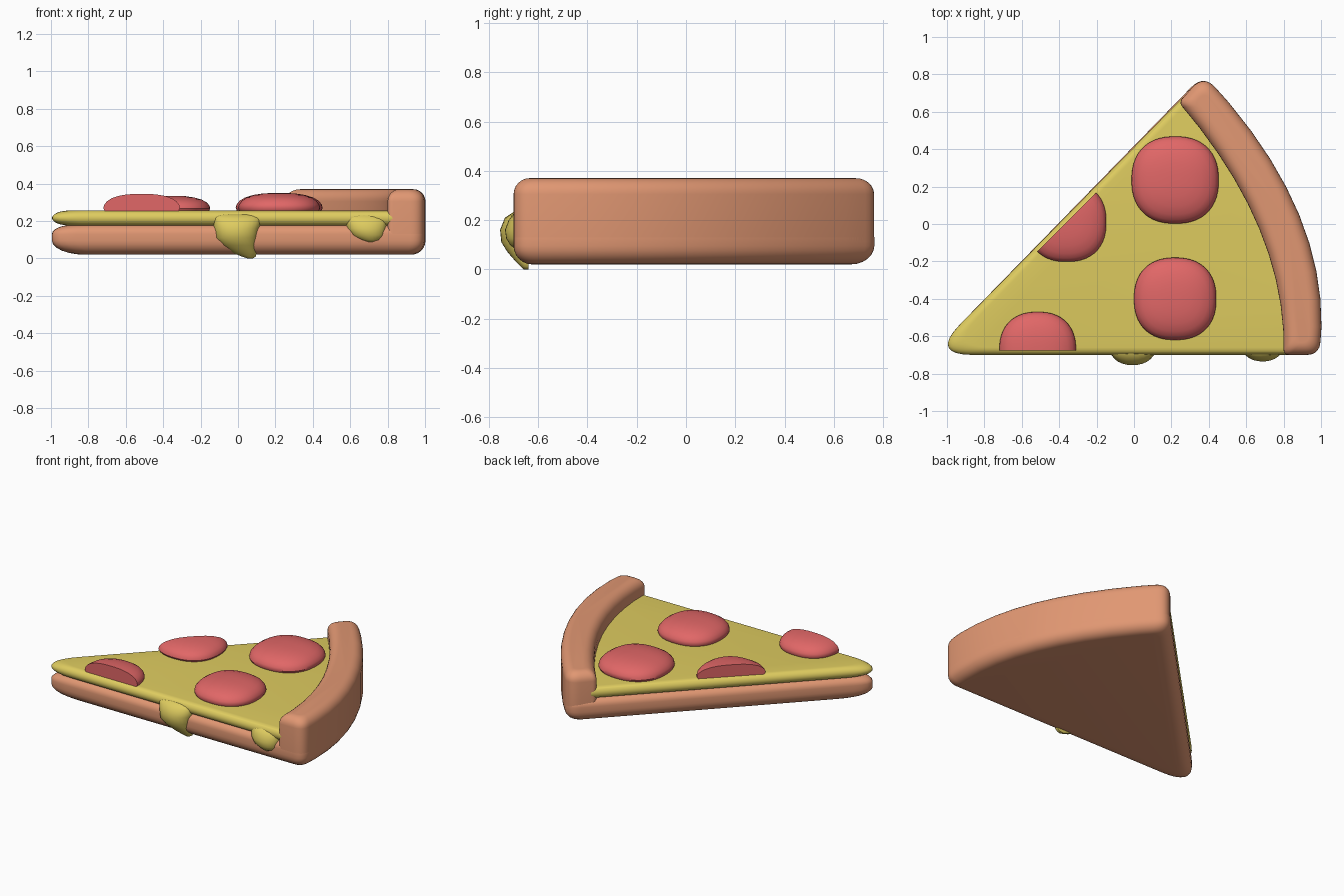
import bpy, bmesh, math
from mathutils import Vector

cube = bpy.data.objects.get("Cube")
if cube:
    bpy.data.objects.remove(cube)


def material(name, rgb):
    m = bpy.data.materials.new(name)
    m.use_nodes = True
    m.diffuse_color = (*rgb, 1)
    m.node_tree.nodes["Principled BSDF"].inputs["Base Color"].default_value = (*rgb, 1)
    return m


CRUST = material("baked crust", (0.75, 0.31, 0.17))
CHEESE = material("yellow cheese", (0.73, 0.60, 0.115))
SAUSAGE = material("red sausage", (0.75, 0.135, 0.135))


def finish(bm, name, mat, angle=40):
    bmesh.ops.recalc_face_normals(bm, faces=bm.faces)
    mesh = bpy.data.meshes.new(name)
    bm.to_mesh(mesh)
    bm.free()
    mesh.materials.append(mat)
    ob = bpy.data.objects.new(name, mesh)
    bpy.context.collection.objects.link(ob)
    bpy.ops.object.select_all(action='DESELECT')
    ob.select_set(True)
    bpy.context.view_layer.objects.active = ob
    bpy.ops.object.shade_smooth_by_angle(angle=math.radians(angle))
    return ob


def loft(rings):
    """Closed skin through rings that share one vertex count."""
    bm = bmesh.new()
    loops = [[bm.verts.new(p) for p in ring] for ring in rings]
    n = len(loops[0])
    for a, b in zip(loops, loops[1:]):
        for i in range(n):
            j = (i + 1) % n
            bm.faces.new((a[i], a[j], b[j], b[i]))
    bm.faces.new(loops[0][::-1])
    bm.faces.new(loops[-1])
    return bm


def ring(corners, inset, z):
    """Counter-clockwise outline of (x, y, rounding), moved inward, then rounded."""
    pts = [Vector(c[:2]) for c in corners]
    n = len(pts)
    moved = []
    for i, p in enumerate(pts):
        n1 = (p - pts[i - 1]).normalized().orthogonal()
        n2 = (pts[(i + 1) % n] - p).normalized().orthogonal()
        moved.append(p + (n1 + n2) * inset / (1 + n1.dot(n2)))
    out = []
    for i, p in enumerate(moved):
        to_a, to_b = moved[i - 1] - p, moved[(i + 1) % n] - p
        t = corners[i][2]
        if t == 0:
            out.append((*p, z))
            continue
        t = min(t, 0.48 * to_a.length, 0.48 * to_b.length)
        a, b = p + to_a.normalized() * t, p + to_b.normalized() * t
        for k in range(9):
            u = k / 8
            out.append((*(a * (1 - u) ** 2 + p * 2 * u * (1 - u) + b * u * u), z))
    return out


def quarter(r, z, sign, steps=6):
    """Rounded edge as (inset, z) pairs, from the wall to the flat face."""
    return [(r * (1 - math.cos(a)), z + sign * r * math.sin(a))
            for a in (math.pi / 2 * k / steps for k in range(steps + 1))]


def slab(name, corners, profile, mat):
    return finish(loft([ring(corners, d, z) for d, z in profile]), name, mat)


# Curved edges of the rim
def outer_x(y):
    return 0.992 - 0.213 * (y + 0.7) - 0.357 * (y + 0.7) * (y - 0.24)


def inner_x(y):
    return 0.80 - 0.185 * (y + 0.7) - 0.329 * (y + 0.7) * (y + 0.05)


def curve(fx, top, first, last, shift=0.0):
    n = 10
    rows = [(-0.7 + (top + 0.7) * i / n) for i in range(n + 1)]
    return [(fx(y) + shift, y, first if i == 0 else last if i == n else 0)
            for i, y in enumerate(rows)]


TIP = (-1.09, -0.7, 0.23)
outer = curve(outer_x, 0.80, 0.117, 0.12)
inner = curve(inner_x, 0.65, 0.03, 0.03)

# Dough base, reaching under the rim
slab("dough_base", [TIP] + outer,
     quarter(0.075, 0.095, -1)[::-1] + quarter(0.05, 0.13, 1), CRUST)

# Raised rim
slab("crust_rim", outer + inner[::-1],
     [(0, 0.115)] + quarter(0.065, 0.305, 1), CRUST)

# Cheese layer with a fully rounded edge
slab("cheese_layer", [TIP] + curve(inner_x, 0.68, 0, 0, 0.05),
     quarter(0.04, 0.216, -1)[::-1] + quarter(0.04, 0.216, 1)[1:], CHEESE)


# Melted drips: rows of (z, left x, right x, front y)
def drip(name, rows):
    rings = []
    for z, x0, x1, front in rows:
        mid, half = (x0 + x1) / 2, (x1 - x0) / 2
        rings.append([(mid - half * math.cos(a), -0.64 + (front + 0.64) * math.sin(a) ** 0.7, z)
                      for a in (math.pi * k / 14 for k in range(15))])
    finish(loft(rings), name, CHEESE, 60)


drip("large_drip", [(0.24, -0.17, 0.14, -0.69), (0.21, -0.14, 0.13, -0.735),
                    (0.16, -0.13, 0.115, -0.755), (0.11, -0.125, 0.105, -0.75),
                    (0.07, -0.09, 0.10, -0.725), (0.03, -0.03, 0.10, -0.69),
                    (0.01, 0.02, 0.095, -0.67), (0, 0.05, 0.08, -0.66)])
drip("small_drip", [(0.24, 0.54, 0.80, -0.69), (0.20, 0.57, 0.80, -0.72),
                    (0.16, 0.58, 0.795, -0.735), (0.125, 0.60, 0.79, -0.73),
                    (0.10, 0.64, 0.775, -0.715), (0.087, 0.68, 0.74, -0.70)])


# Domed sausage slices, optionally cut in half along a line
def slice_dome(name, x, y, r, height, keep=None):
    shape = [(0.93, -0.1), (0.97, 0.05), (1, 0.2), (0.98, 0.38), (0.91, 0.58), (0.79, 0.75),
             (0.6, 0.89), (0.38, 0.97), (0.15, 1)]

    def edge(v):
        return math.copysign(abs(v) ** 0.86, v)
    angles = [2 * math.pi * (k + 0.5) / 48 for k in range(48)]
    bm = loft([[(x + r * s * edge(math.cos(a)), y + r * s * edge(math.sin(a)), 0.25 + h * height)
                for a in angles] for s, h in shape])
    if keep:
        bmesh.ops.bisect_plane(bm, geom=bm.verts[:] + bm.edges[:] + bm.faces[:],
                               plane_co=(x, y, 0), plane_no=keep, clear_inner=True)
        bmesh.ops.holes_fill(bm, edges=[e for e in bm.edges if e.is_boundary])
    finish(bm, name, SAUSAGE)


slice_dome("back_slice", 0.22, 0.235, 0.233, 0.10)
slice_dome("front_slice", 0.22, -0.40, 0.22, 0.10)
slice_dome("front_half_slice", -0.515, -0.675, 0.205, 0.095, (0, -1 * -1, 0))
slice_dome("side_half_slice", -0.36, 0.01, 0.212, 0.085, (1, -1, 0))
